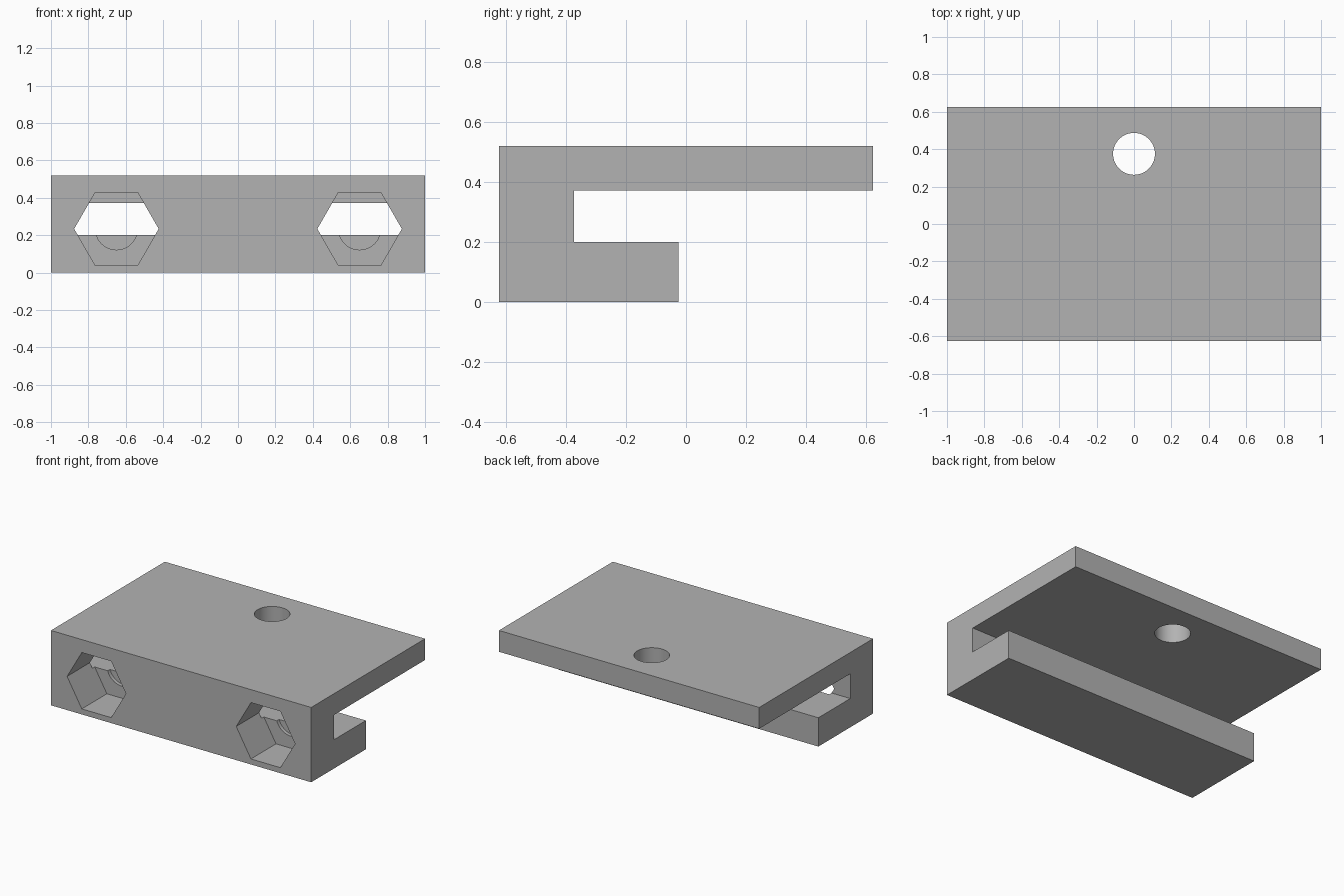
import bpy
import math

cube = bpy.data.objects.get("Cube")
if cube:
    bpy.data.objects.remove(cube, do_unlink=True)

grey = bpy.data.materials.new("plain grey")
grey.use_nodes = True
colour = (0.45, 0.45, 0.45, 1)
grey.diffuse_color = colour
grey.node_tree.nodes["Principled BSDF"].inputs["Base Color"].default_value = colour

# Clamp body: side profile (y, z) swept along x
profile = [(-0.625, 0), (-0.025, 0), (-0.025, 0.2), (-0.375, 0.2),
           (-0.375, 0.372), (0.625, 0.372), (0.625, 0.52), (-0.625, 0.52)]
n = len(profile)
verts = [(x, y, z) for x in (-1, 1) for y, z in profile]
faces = [tuple(reversed(range(n))), tuple(range(n, 2 * n))]
faces += [(i, (i + 1) % n, (i + 1) % n + n, i + n) for i in range(n)]
mesh = bpy.data.meshes.new("clamp_body")
mesh.from_pydata(verts, [], faces)
mesh.materials.append(grey)
body = bpy.data.objects.new("clamp_body", mesh)
bpy.context.collection.objects.link(body)


def cut(name, sides, radius, start, end, axis):
    """Subtract a prism running from start to end along y or z."""
    centre = [(a + b) / 2 for a, b in zip(start, end)]
    bpy.ops.mesh.primitive_cylinder_add(
        vertices=sides, radius=radius, depth=math.dist(start, end), location=centre)
    cutter = bpy.context.object
    cutter.name = name
    if axis == "y":
        # Corners of a six-sided prism point sideways
        cutter.rotation_euler = (math.pi / 2, math.pi / 2 if sides == 6 else 0, 0)
    cutter.data.materials.append(grey)
    bpy.context.view_layer.update()
    mod = body.modifiers.new(name, "BOOLEAN")
    mod.operation = "DIFFERENCE"
    mod.solver = "EXACT"
    mod.object = cutter
    bpy.ops.object.select_all(action="DESELECT")
    body.select_set(True)
    bpy.context.view_layer.objects.active = body
    bpy.ops.object.modifier_apply(modifier=name)
    bpy.data.objects.remove(cutter, do_unlink=True)


# Nut pockets with a shallow round bolt recess behind each
for side, x in (("left", 0.65), ("right", -0.65)):
    cut(side + "_nut_pocket", 6, 0.226, (x, -0.7, 0.234), (x, -0.35, 0.234), "y")
    cut(side + "_bolt_recess", 48, 0.112, (x, -0.5, 0.234), (x, -0.325, 0.234), "y")

# Mounting hole through the upper plate
cut("mounting_hole", 64, 0.112, (0, 0.375, 0.3), (0, 0.375, 0.6), "z")

body.select_set(True)
bpy.context.view_layer.objects.active = body
bpy.ops.object.shade_smooth_by_angle(angle=math.radians(30))
